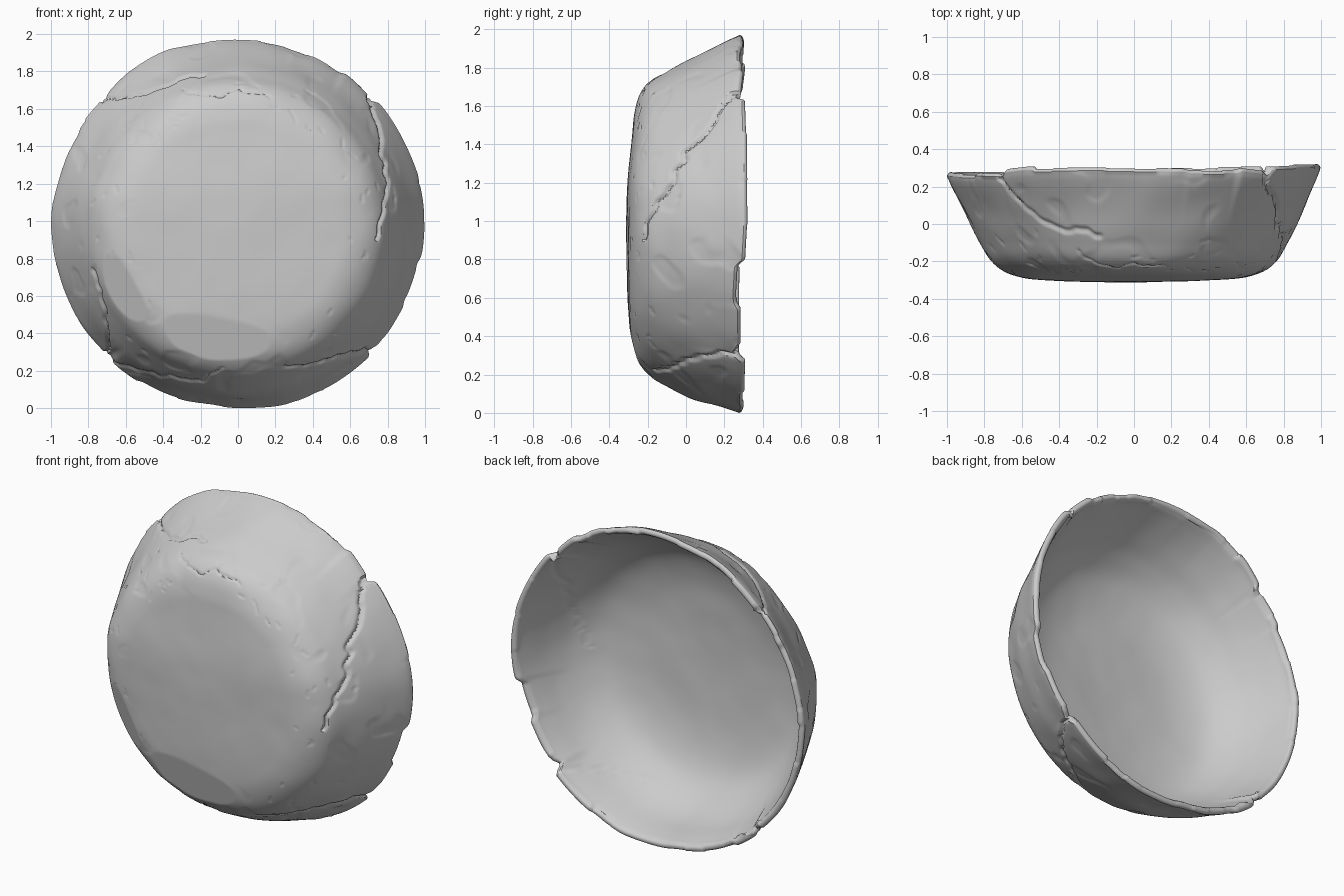
import bpy, bmesh, math, random
from mathutils import Vector, noise, kdtree

if "Cube" in bpy.data.objects:
    bpy.data.objects.remove(bpy.data.objects["Cube"], do_unlink=True)
random.seed(7)
SEG = 480      # columns around the bowl
CZ = 0.985     # height of the bowl axis

# Fired clay colour
clay = bpy.data.materials.new("grey_clay")
clay.use_nodes = True
clay.diffuse_color = (0.6, 0.6, 0.6, 1)
clay.node_tree.nodes["Principled BSDF"].inputs["Base Color"].default_value = (0.6, 0.6, 0.6, 1)
clay.node_tree.nodes["Principled BSDF"].inputs["Roughness"].default_value = 0.8

# Wall section as (radius, y): outside from base to rim, then inside from rim to floor
OUTER = [(0.0, -0.31), (0.3, -0.306), (0.5, -0.297), (0.61, -0.284), (0.70, -0.25),
         (0.77, -0.19), (0.822, -0.10), (0.873, 0.0), (0.932, 0.13), (0.976, 0.225), (0.994, 0.272)]
RIM = [(0.994, 0.272), (0.988, 0.284), (0.975, 0.289), (0.962, 0.285), (0.95, 0.268)]
INNER = [(0.95, 0.268), (0.922, 0.2), (0.865, 0.07), (0.785, -0.06), (0.665, -0.165),
         (0.47, -0.225), (0.22, -0.246), (0.0, -0.25)]

# Rim as (angle, radius, y); close neighbours make the breaks between sherds
EDGE = [(0, 1.005, .315), (30, .995, .31), (41, .995, .305), (42.5, .975, .265), (44, .985, .275),
        (54, .995, .29), (56, .98, .283), (72, .985, .283), (74, .985, .292), (98, .99, .30),
        (112, 1.005, .30), (126, 1.005, .297), (134, .995, .285), (136, .985, .262), (138, .987, .27),
        (149, .995, .275), (151, .987, .262), (180, 1.005, .27), (205, 1.0, .27), (224, 1.0, .268),
        (226, .985, .25), (228, 1.01, .275), (237, 1.01, .28), (239, 1.0, .27), (262, .985, .29),
        (285, 1.005, .297), (314, 1.01, .30), (316.5, .985, .255), (319, .995, .28), (333, .995, .28),
        (335, .985, .26), (347, .99, .27), (349, 1.0, .305), (360, 1.005, .315)]

# Flat breaks on the outside as (direction, radius, y, slope)
FACETS = [(-100, .49, -.302, .25), (-153, .64, -.274, .6)]

# Cracks between sherds, drawn on the front as (x, z)
CRACKS = [[(.72, 1.72), (.70, 1.65), (.76, 1.48), (.77, 1.35), (.80, 1.2), (.78, 1.05), (.74, .9)],
          [(-.75, 1.69), (-.72, 1.64), (-.57, 1.67), (-.42, 1.70), (-.32, 1.76), (-.18, 1.78)],
          [(.76, .27), (.68, .31), (.55, .27), (.42, .23), (.25, .21)],
          [(-.73, .24), (-.69, .33), (-.71, .5), (-.74, .62), (-.78, .75)],
          [(-.68, .25), (-.55, .2), (-.4, .17), (-.2, .14), (-.08, .21)],
          [(-.3, 1.69), (-.1, 1.66), (0, 1.7), (.18, 1.66)]]
DEPTHS = [.015, .011, .013, .011, .008, .006]

samples = []


def add_crack(points, depth):
    for a, b in zip(points, points[1:]):
        a, b = Vector((a[0], a[1], 0)), Vector((b[0], b[1], 0))
        n = max(2, int((b - a).length / 0.004))
        for i in range(n):
            p = a.lerp(b, i / n)
            p += Vector((noise.noise(p * 18), noise.noise(p * 18 + Vector((9, 4, 2))), 0)) * 0.014
            samples.append((p, depth))


for points, depth in zip(CRACKS, DEPTHS):
    add_crack(points, depth)
# Short scratches scattered around the shoulder
for i in range(50):
    ang, rad = random.uniform(0, math.tau), random.uniform(0.6, 0.86)
    p = (rad * math.cos(ang), CZ + rad * math.sin(ang))
    turn, size = ang + math.pi / 2 + random.uniform(-.7, .7), random.uniform(.015, .045)
    add_crack([p, (p[0] + size * math.cos(turn), p[1] + size * math.sin(turn))], 0.004)
tree = kdtree.KDTree(len(samples))
for i, (p, _) in enumerate(samples):
    tree.insert(p, i)
tree.balance()

# Small chips along the rim: one (radius, y) offset per column, held over a few degrees
chips = []
while len(chips) < SEG:
    chips += [(random.uniform(-.004, .003), random.uniform(-.008, .006))] * random.randint(6, 24)


def smooth_profile(pts, per):
    """Resample a section with a Catmull-Rom curve."""
    out = []
    for i in range(len(pts) - 1):
        p = [Vector(pts[max(0, min(len(pts) - 1, i + k))]) for k in (-1, 0, 1, 2)]
        for j in range(per):
            t = j / per
            out.append(0.5 * (2 * p[1] + (p[2] - p[0]) * t + (2 * p[0] - 5 * p[1] + 4 * p[2] - p[3]) * t * t
                              + (3 * p[1] - p[0] - 3 * p[2] + p[3]) * t ** 3))
    return out


def edge_at(deg):
    for a, b in zip(EDGE, EDGE[1:]):
        if deg <= b[0]:
            t = (deg - a[0]) / (b[0] - a[0])
            return a[1] + (b[1] - a[1]) * t, a[2] + (b[2] - a[2]) * t


def step(lo, hi, v):
    t = max(0.0, min(1.0, (v - lo) / (hi - lo)))
    return t * t * (3 - 2 * t)


def surface(r, y, col, inside):
    """Place one point of the wall and wear it."""
    ang = math.tau * col / SEG
    er, ey = edge_at(math.degrees(ang))
    w = step(-0.05, 0.285, y)
    lip = step(0.245, 0.28, y)
    r2 = r * (1 + w * (er - 1)) + lip * chips[col][0]
    y2 = y + w * (ey - 0.285) + lip * chips[col][1]
    sag = 0.028 * step(0.2, 0.8, r) * (1 - step(0.0, 0.27, y))
    p = Vector((r2 * math.cos(ang), y2, CZ + r2 * math.sin(ang) - sag))
    # The outer base leans back towards the top
    if not inside:
        p.y += 0.018 * step(1.1, 1.5, p.z) * (1 - step(1.55, 1.78, p.z)) * (1 - w)
    out = (p - Vector((0, 0.4, CZ))).normalized()
    # Hand-made unevenness, rougher on the outer shoulder
    d = 0.006 * noise.noise(p * 2.3) * (1 - 0.5 * w) + 0.0015 * noise.noise(p * 7)
    _, idx, dist = tree.find(Vector((p.x, p.z, 0)))
    depth = samples[idx][1]
    cut = depth * (1 - step(0.002, 0.009 if depth < 0.01 else 0.011, dist))
    if inside:
        return p + out * (d + (cut * 0.4 if depth > 0.012 else 0))
    rough = step(0.5, 0.75, r)
    d += 0.005 * rough * noise.noise(p * 5 + Vector((3, 1, 7)))
    d -= 0.004 * rough * step(0.25, 0.5, noise.noise(p * 7 + Vector((1, 8, 2))))
    p += out * (d - cut)
    for deg, rho, fy, slope in FACETS:
        along = p.x * math.cos(math.radians(deg)) + (p.z - CZ) * math.sin(math.radians(deg))
        if 0.3 < along < 0.86:
            p.y = max(p.y, fy + slope * (along - rho))
    return p


# Bowl: the section swept around the axis
section = [(v, False) for v in smooth_profile(OUTER, 11)] + [(v, False) for v in smooth_profile(RIM, 3)]
section += [(v, True) for v in smooth_profile(INNER, 7)]
bm = bmesh.new()
base = bm.verts.new((0, OUTER[0][1], CZ))
floor = bm.verts.new((0, INNER[-1][1], CZ))
rings = [[bm.verts.new(surface(v.x, v.y, k, inside)) for k in range(SEG)] for v, inside in section[1:]]
for k in range(SEG):
    n = (k + 1) % SEG
    bm.faces.new((base, rings[0][k], rings[0][n]))
    bm.faces.new((floor, rings[-1][n], rings[-1][k]))
    for a, b in zip(rings, rings[1:]):
        bm.faces.new((a[k], b[k], b[n], a[n]))
# Settle the pole points between their neighbours
for pole, ring in ((base, rings[0]), (floor, rings[-1])):
    pole.co = sum((v.co for v in ring), Vector()) / SEG
bmesh.ops.recalc_face_normals(bm, faces=bm.faces)
low = min(v.co.z for v in bm.verts)
bmesh.ops.translate(bm, verts=bm.verts, vec=(0, 0, -low))
mesh = bpy.data.meshes.new("bowl")
bm.to_mesh(mesh)
bm.free()
mesh.materials.append(clay)
bowl = bpy.data.objects.new("bowl", mesh)
bpy.context.collection.objects.link(bowl)
bpy.ops.object.select_all(action="DESELECT")
bowl.select_set(True)
bpy.context.view_layer.objects.active = bowl
bpy.ops.object.shade_smooth_by_angle(angle=math.radians(40))
